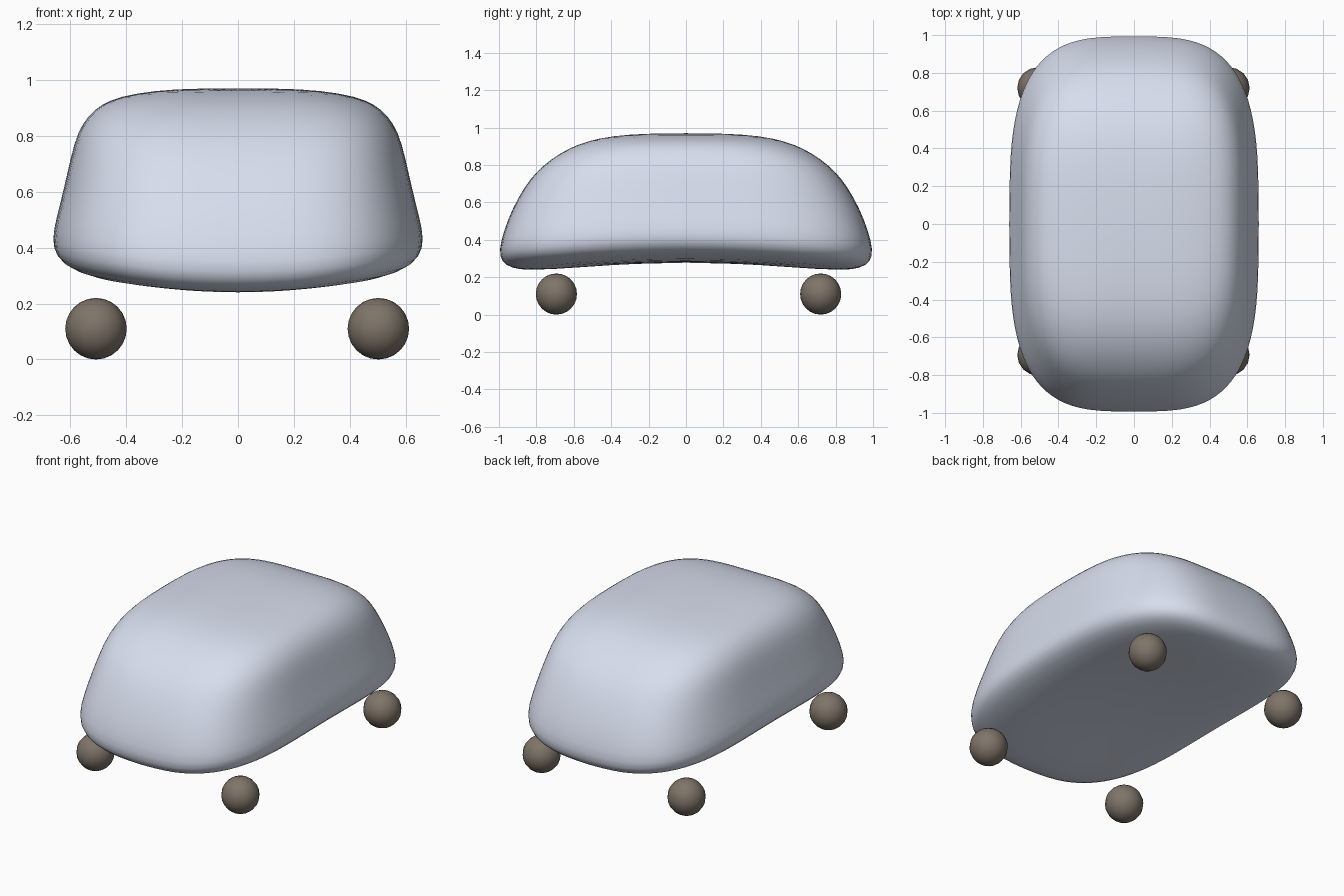
import bpy, bmesh
from math import cos, sin, pi

if "Cube" in bpy.data.objects:
    bpy.data.objects.remove(bpy.data.objects["Cube"])


def paint(obj, name, color):
    mat = bpy.data.materials.new(name)
    mat.diffuse_color = color
    mat.use_nodes = True
    mat.node_tree.nodes["Principled BSDF"].inputs["Base Color"].default_value = mat.diffuse_color
    obj.data.materials.append(mat)


def spow(v, e):
    return (abs(v) ** e) * (1 if v >= 0 else -1)


# body rings, bottom to top: half width and its height, half length and its height
RINGS = [
    (0.15, 0.280, 0.25, 0.276), (0.30, 0.283, 0.55, 0.253),
    (0.48, 0.297, 0.85, 0.233), (0.60, 0.330, 0.935, 0.247),
    (0.652, 0.370, 0.987, 0.278), (0.667, 0.430, 1.003, 0.340),
    (0.650, 0.510, 0.975, 0.450), (0.626, 0.600, 0.928, 0.570),
    (0.600, 0.720, 0.860, 0.690), (0.575, 0.815, 0.800, 0.763),
    (0.535, 0.875, 0.720, 0.832), (0.49, 0.913, 0.63, 0.887),
    (0.42, 0.942, 0.53, 0.927), (0.30, 0.962, 0.40, 0.955),
    (0.15, 0.970, 0.20, 0.970),
]
N = 48
EXP = 2 / 3.3

# rounded body: squarish rings lofted from belly to roof
bm = bmesh.new()
loops = []
for hx, zx, hy, zy in RINGS:
    loop = []
    for i in range(N):
        a = 2 * pi * i / N
        cx, cy = spow(cos(a), EXP), spow(sin(a), EXP)
        w = cy * cy / (cx * cx + cy * cy)
        loop.append(bm.verts.new((hx * cx, hy * cy, zx + (zy - zx) * w)))
    loops.append(loop)
for lo, hi in zip(loops, loops[1:]):
    for i in range(N):
        j = (i + 1) % N
        bm.faces.new((lo[i], lo[j], hi[j], hi[i]))
bm.faces.new(loops[0][::-1])
bm.faces.new(loops[-1])
for f in bm.faces:
    f.smooth = True
mesh = bpy.data.meshes.new("body")
bm.to_mesh(mesh)
bm.free()
body = bpy.data.objects.new("body", mesh)
bpy.context.collection.objects.link(body)
sub = body.modifiers.new("smooth", 'SUBSURF')
sub.levels = sub.render_levels = 1
paint(body, "pale_blue_grey", (0.68, 0.73, 0.85, 1))

# four ball feet, not touching the body
for side, x in (("left", -0.508), ("right", 0.502)):
    for end, y in (("front", -0.693), ("back", 0.72)):
        bpy.ops.mesh.primitive_uv_sphere_add(segments=16, ring_count=12, radius=0.11,
                                             location=(x, y, 0.11))
        foot = bpy.context.object
        foot.name = f"{end}_{side}_foot"
        bpy.ops.object.shade_smooth()
        paint(foot, "brown", (0.21, 0.175, 0.14, 1))
